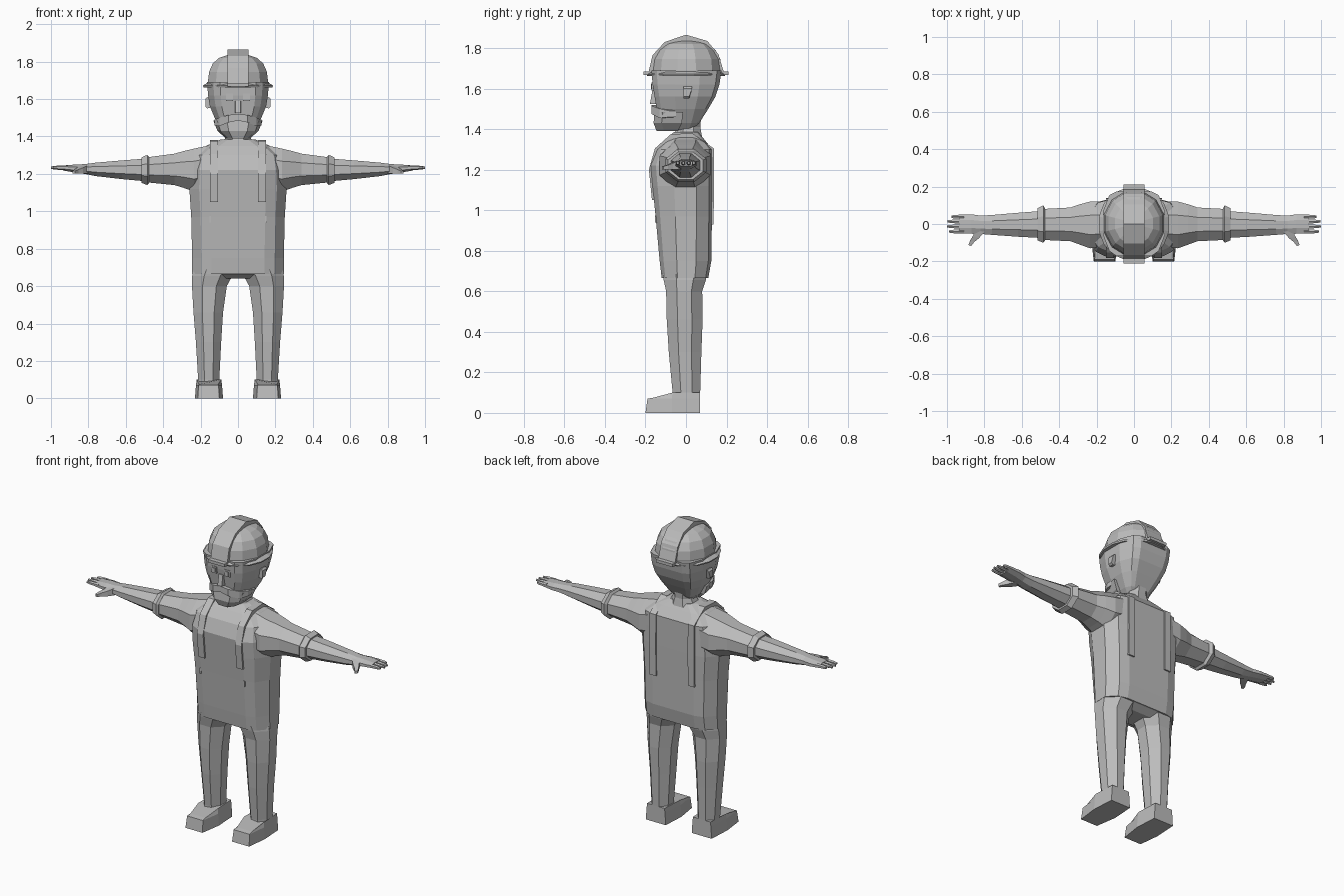
import bpy, bmesh, math
from mathutils import Vector

grey = bpy.data.materials.new("plain grey")
grey.diffuse_color = (0.5, 0.5, 0.5, 1)


def loft(name, rings):
    """Skin a closed, flat-shaded solid over equal-length rings of points."""
    bm = bmesh.new()
    loops = [[bm.verts.new(p) for p in r] for r in rings]
    n = len(loops[0])
    for a, b in zip(loops, loops[1:]):
        for i in range(n):
            j = (i + 1) % n
            bm.faces.new((a[i], a[j], b[j], b[i]))
    bm.faces.new(loops[0])
    bm.faces.new(loops[-1])
    bmesh.ops.recalc_face_normals(bm, faces=bm.faces)
    me = bpy.data.meshes.new(name)
    bm.to_mesh(me)
    bm.free()
    me.materials.append(grey)
    ob = bpy.data.objects.new(name, me)
    bpy.context.collection.objects.link(ob)
    return ob


def box(name, x0, x1, y0, y1, z0, z1):
    return loft(name, [[(x0, y0, z), (x1, y0, z), (x1, y1, z), (x0, y1, z)] for z in (z0, z1)])


def body_ring(z, w, f, b):
    """Twelve-sided body section: flat front and back, chamfered sides."""
    right = [(.58 * w, f), (.8 * w, f * .85), (w, f * .35), (w, b * .4), (.8 * w, b * .88), (.56 * w, b)]
    return [(x, y, z) for x, y in right] + [(-x, y, z) for x, y in reversed(right)]


def oval(cx, cy, z, rx, ry, n):
    return [(cx + rx * math.cos((i + .5) * math.tau / n), cy + ry * math.sin((i + .5) * math.tau / n), z)
            for i in range(n)]


def arm_ring(s, x, y0, y1, z0, z1, n=8):
    k = 1 / math.cos(math.pi / n)
    return [(s * x, (y0 + y1) / 2 + k * (y1 - y0) / 2 * math.cos((i + .5) * math.tau / n),
             (z0 + z1) / 2 + k * (z1 - z0) / 2 * math.sin((i + .5) * math.tau / n)) for i in range(n)]


def leg_ring(s, x0, x1, y0, y1, z):
    c, d = .3 * (x1 - x0), .3 * (y1 - y0)
    pts = [(x0 + c, y0), (x1 - c, y0), (x1, y0 + d), (x1, y1 - d),
           (x1 - c, y1), (x0 + c, y1), (x0, y1 - d), (x0, y0 + d)]
    return [(s * x, y, z) for x, y in pts]


# Torso and neck
loft("torso", [body_ring(*r) for r in (
    (.665, .245, -.12, .11), (.75, .245, -.13, .125), (.97, .25, -.15, .128), (1.12, .26, -.165, .13),
    (1.22, .255, -.175, .13), (1.30, .24, -.145, .13), (1.35, .17, -.10, .09), (1.385, .09, -.06, .06))])
loft("seat", [body_ring(*r) for r in ((.64, .20, -.07, .06), (.67, .24, -.118, .108))])
loft("neck", [oval(0, 0, 1.34, .10, .09, 8), oval(0, .015, 1.41, .065, .06, 8), oval(0, .02, 1.47, .07, .06, 8)])

# Head: wide at the brow, tapering to the jaw
head = ((1.395, .055, -.10, .03), (1.43, .085, -.125, .065), (1.50, .125, -.145, .11),
        (1.56, .15, -.155, .145), (1.62, .16, -.165, .165), (1.69, .165, -.17, .175))
loft("head", [body_ring(*r) for r in head])

# Beard and moustache wrap the front of the jaw


def jaw_ring(z, w, front, back):
    half = [(.45 * w, front), (.85 * w, front * .75), (w, back)]
    return [(x, y, z) for x, y in half] + [(-x, y, z) for x, y in reversed(half)]


loft("beard", [jaw_ring(*r) for r in ((1.39, .065, -.145, -.04), (1.43, .11, -.16, -.02), (1.485, .132, -.155, -.015))])
for s in (1, -1):
    loft("moustache", [[(s * x, y, z0), (s * x, y - .03, z0), (s * x, y - .03, z1), (s * x, y, z1)]
                       for x, y, z0, z1 in ((0, -.14, 1.485, 1.52), (.05, -.14, 1.475, 1.515),
                                            (.10, -.10, 1.455, 1.50), (.125, -.05, 1.46, 1.49))])

# Nose
loft("nose", [[(-.018, -.14, z), (.018, -.14, z), (.014, y, z), (-.014, y, z)] for z, y in ((1.525, -.178), (1.59, -.166))])

# Hard hat: dome, brim, peaks and centre crest
loft("hat_dome", [oval(0, .003, *r, 12) for r in (
    (1.68, .168, .18), (1.745, .16, .172), (1.79, .14, .148), (1.82, .105, .115), (1.838, .05, .06))])
loft("hat_brim", [oval(0, 0, *r, 16) for r in ((1.663, .188, .195), (1.672, .192, .20), (1.685, .17, .18))])
box("hat_peak_front", -.057, .057, -.21, -.15, 1.667, 1.685)
box("hat_peak_back", -.057, .057, .15, .21, 1.667, 1.685)
crest = [(-.185, 1.68), (-.165, 1.765), (-.105, 1.83), (0, 1.866), (.105, 1.835), (.16, 1.77), (.187, 1.68)]
loft("hat_crest", [[(x, y, z) for y, z in crest] for x in (-.056, .056)])

strap = [(-.168, 1.05), (-.183, 1.2), (-.153, 1.305), (-.075, 1.375), (.03, 1.38), (.137, 1.305), (.138, 1.1), (.136, .93)]

for s in (1, -1):
    # Eyes: frame plate with a raised pupil
    box("eye", s * .045 - .018, s * .045 + .018, -.169, -.16, 1.59, 1.63)
    box("pupil", s * .045 - .010, s * .045 + .010, -.173, -.165, 1.597, 1.622)
    # Ears
    loft("ear", [[(s * x, y, z) for y, z in ((-.012, 1.55 + t), (.015, 1.55 + t), (.03, 1.61 - t), (-.012, 1.61 - t))]
                 for x, t in ((.13, .008), (.165, 0), (.175, .01))])

    # Arm: shoulder to sleeve end, rolled cuff, then forearm to hand
    loft("sleeve", [arm_ring(s, *r) for r in (
        (.14, -.12, .12, 1.12, 1.355), (.235, -.13, .12, 1.105, 1.335), (.29, -.11, .105, 1.125, 1.322),
        (.34, -.092, .088, 1.14, 1.308), (.49, -.085, .08, 1.155, 1.288))])
    loft("cuff", [arm_ring(s, *r) for r in (
        (.475, -.088, .082, 1.152, 1.29), (.485, -.10, .10, 1.14, 1.302), (.515, -.088, .085, 1.152, 1.288))])
    loft("forearm", [arm_ring(s, *r) for r in (
        (.49, -.075, .07, 1.16, 1.282), (.62, -.068, .06, 1.172, 1.272), (.76, -.058, .048, 1.188, 1.26),
        (.82, -.053, .045, 1.20, 1.252), (.87, -.052, .052, 1.207, 1.25), (.935, -.05, .05, 1.218, 1.245))])
    # Fingers and thumb
    for y, tip in ((-.04, .99), (-.013, 1.0), (.014, .998), (.039, .975)):
        loft("finger", [arm_ring(s, x, y - r, y + r, 1.233 - r, 1.233 + r, 6)
                        for x, r in ((.91, .011), (.96, .010), (tip, .006))])
    loft("thumb", [[(s * (x + dx), y + dx * .4, z + dz) for dx, dz in ((-r, -r), (r, -r), (r, r), (-r, r))]
                   for x, y, z, r in ((.82, -.03, 1.225, .022), (.845, -.07, 1.217, .016),
                                      (.865, -.092, 1.212, .011), (.878, -.115, 1.209, .007))])

    # Trouser leg
    loft("leg", [leg_ring(s, *r) for r in (
        (.0, .24, -.115, .105, .69), (.03, .245, -.11, .098, .655), (.06, .246, -.098, .08, .60),
        (.08, .238, -.095, .082, .46), (.09, .225, -.085, .076, .30), (.10, .213, -.066, .07, .10),
        (.10, .213, -.066, .07, .05))])
    # Boot: stepped side profile widening towards the sole
    sole = [(.088, .07), (.222, .07), (.23, -.07), (.215, -.2), (.10, -.2), (.08, -.07)]
    loft("boot_sole", [[(s * x, y, 0) for x, y in sole],
                       [(s * (.155 + (x - .155) * .93), max(y, -.19), .07) for x, y in sole],
                       [(s * (.155 + (x - .155) * .88), max(y, -.17) * (1 if y > 0 else .95), .1 if y > -.1 else .075)
                        for x, y in sole]])

    # Overall strap over the shoulder, with a button below
    rings = []
    for y, z in strap:
        d = (Vector((0, min(z, 1.2))) - Vector((y, z))).normalized() * .035
        rings.append([(s * .108, y, z), (s * .15, y, z), (s * .15, y + d.x, z + d.y), (s * .108, y + d.x, z + d.y)])
    loft("strap", rings)
    box("button", s * .148 - .004, s * .148 + .004, -.152, -.12, .94, .975)
